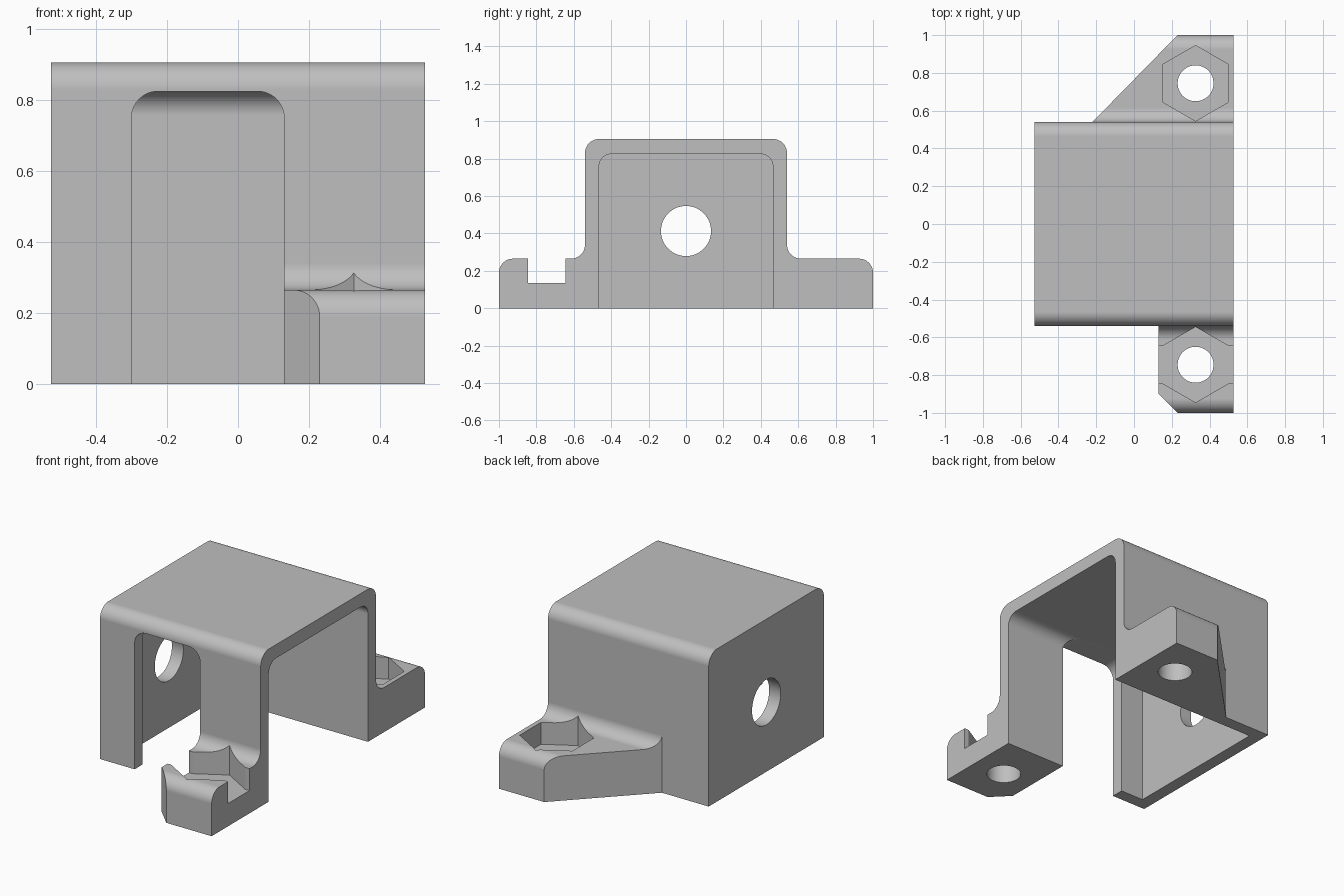
import bpy, bmesh, math

if "Cube" in bpy.data.objects:
    bpy.data.objects.remove(bpy.data.objects["Cube"])

R = 0.075          # common fillet radius
HX = 0.527         # half length in x


def arc(cx, cy, r, a0, a1, n=14):
    return [(cx + r * math.cos(math.radians(a0 + (a1 - a0) * i / n)),
             cy + r * math.sin(math.radians(a0 + (a1 - a0) * i / n))) for i in range(n + 1)]


def circle(cx, cy, r, n=64):
    return arc(cx, cy, r, 0, 360, n)[:-1]


def arch(a0, a1, bottom, top, r):
    """Rectangle with two rounded top corners."""
    return ([(a0, bottom), (a1, bottom)] + arc(a1 - r, top - r, r, 0, 90)
            + arc(a0 + r, top - r, r, 90, 180))


def prism(name, pts, axis, lo, hi):
    """Extrude a 2D outline along an axis."""
    place = {'x': lambda p, t: (t, p[0], p[1]),
             'y': lambda p, t: (p[0], t, p[1]),
             'z': lambda p, t: (p[0], p[1], t)}[axis]
    bm = bmesh.new()
    a = [bm.verts.new(place(p, lo)) for p in pts]
    b = [bm.verts.new(place(p, hi)) for p in pts]
    bm.faces.new(a)
    bm.faces.new(b)
    n = len(pts)
    for i in range(n):
        j = (i + 1) % n
        bm.faces.new((a[i], a[j], b[j], b[i]))
    bmesh.ops.recalc_face_normals(bm, faces=bm.faces)
    me = bpy.data.meshes.new(name)
    bm.to_mesh(me)
    bm.free()
    ob = bpy.data.objects.new(name, me)
    bpy.context.collection.objects.link(ob)
    return ob


def boolean(ob, other, op):
    mod = ob.modifiers.new(op, 'BOOLEAN')
    mod.operation = op
    mod.solver = 'EXACT'
    mod.object = other
    bpy.context.view_layer.objects.active = ob
    bpy.ops.object.modifier_apply(modifier=mod.name)
    bpy.data.objects.remove(other)


# Housing: rounded shell, open at the right end and the bottom
housing = prism("bracket_housing", arch(-0.54, 0.54, 0, 0.905, R), 'x', -HX, HX)
boolean(housing, prism("cavity", arch(-0.465, 0.465, -0.1, 0.825, 0.068), 'x',
                       -HX + R, HX + 0.1), 'DIFFERENCE')
# Front window
boolean(housing, prism("window", arch(-0.30, 0.13, -0.2, 0.824, R), 'y',
                       -0.7, -0.38), 'DIFFERENCE')
# Round hole in the left end wall
boolean(housing, prism("shaft_hole", circle(0, 0.413, 0.134), 'x', -0.7, -0.3), 'DIFFERENCE')

# Feet: filleted side profile trimmed by a plan outline
plans = {1: [(-0.269, 0.49), (0.279, 1.05), (0.7, 1.05), (0.7, 0.49)],
         -1: [(0.13, -0.49), (0.13, -0.9), (0.28, -1.05), (0.7, -1.05), (0.7, -0.49)]}
for side, plan in plans.items():
    profile = ([(0.5, 0), (1.0, 0)] + arc(1 - R, 0.265 - R, R, 0, 90)
               + arc(0.54 + R, 0.265 + R, R, 270, 180) + [(0.5, 0.265 + R)])
    foot = prism("foot", [(side * y, z) for y, z in profile], 'x', -0.4, HX)
    boolean(foot, prism("foot_plan", plan, 'z', -0.2, 0.6), 'INTERSECT')
    boolean(housing, foot, 'UNION')

# Nut pockets and bolt holes
CX, CY = 0.326, 0.745
hexagon = [(CX + 0.2 * math.sin(k * math.pi / 3), CY + 0.2 * math.cos(k * math.pi / 3))
           for k in range(6)]
# The front pocket also has a slot running out through both sides
slotted = (hexagon[:2] + [(0.65, CY + 0.1), (0.65, CY - 0.1)] + hexagon[2:5]
           + [(0.02, CY - 0.1), (0.02, CY + 0.1)] + hexagon[5:])
for side, outline in ((1, hexagon), (-1, slotted)):
    boolean(housing, prism("nut_pocket", [(x, side * y) for x, y in outline], 'z',
                           0.135, 0.5), 'DIFFERENCE')
    boolean(housing, prism("bolt_hole", circle(CX, side * CY, 0.095), 'z',
                           -0.1, 0.3), 'DIFFERENCE')

# Single grey material, smooth fillets with crisp edges
grey = bpy.data.materials.new("plain grey")
grey.diffuse_color = (0.52, 0.52, 0.52, 1)
grey.use_nodes = True
grey.node_tree.nodes["Principled BSDF"].inputs["Base Color"].default_value = grey.diffuse_color
housing.data.materials.clear()
housing.data.materials.append(grey)
bpy.ops.object.select_all(action='DESELECT')
housing.select_set(True)
bpy.context.view_layer.objects.active = housing
bpy.ops.object.shade_smooth_by_angle(angle=math.radians(25))
weighted = housing.modifiers.new("weighted_normals", 'WEIGHTED_NORMAL')
weighted.keep_sharp = True
